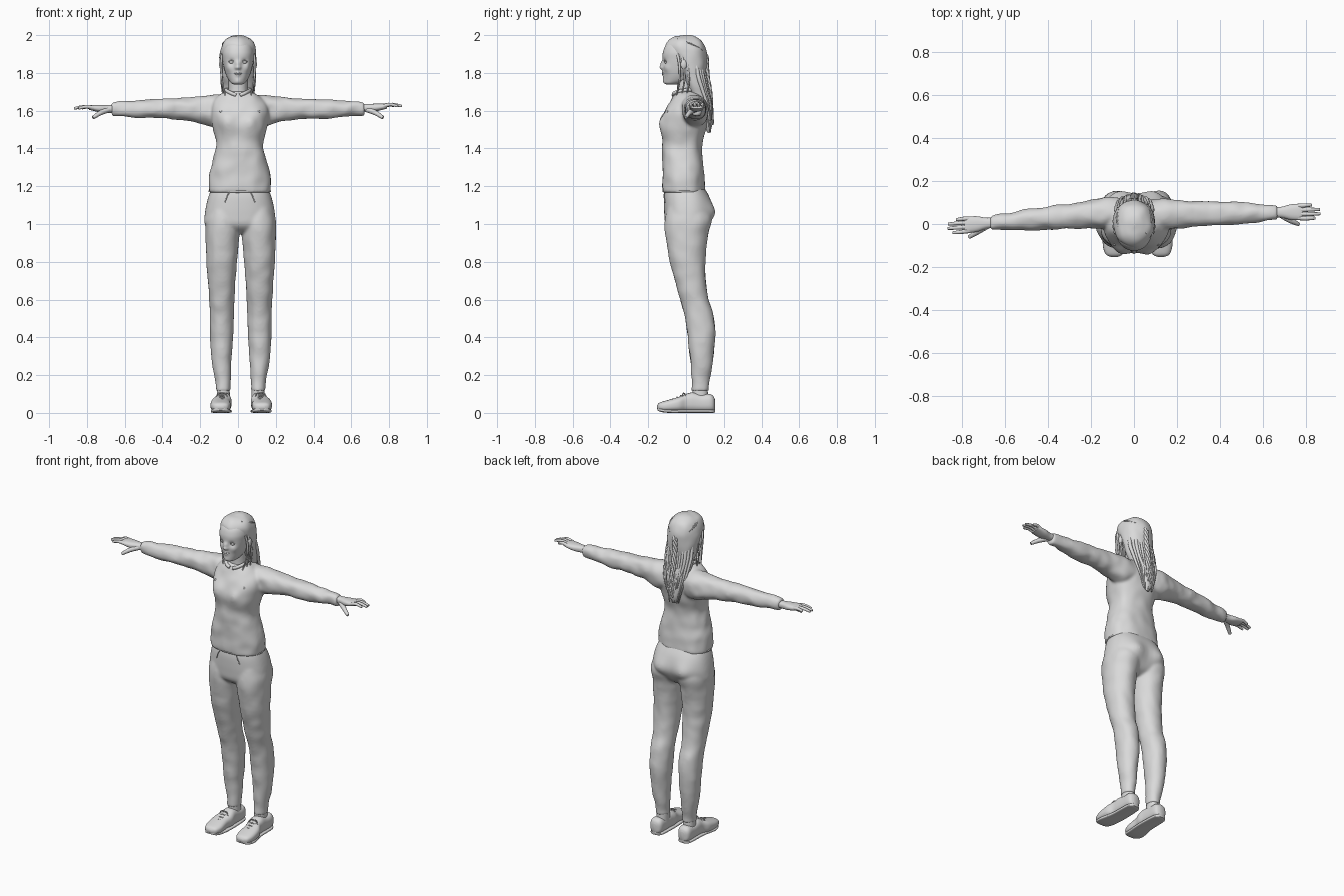
import bpy, bmesh, math, random
from mathutils import Vector, noise

random.seed(4)
cube = bpy.data.objects.get("Cube")
if cube:
    bpy.data.objects.remove(cube, do_unlink=True)

GREY = (0.7, 0.7, 0.7, 1)
grey = bpy.data.materials.new("plain grey")
grey.use_nodes = True
grey.diffuse_color = GREY
grey.node_tree.nodes["Principled BSDF"].inputs["Base Color"].default_value = GREY

AXES = {"x": lambda t, a, b: Vector((t, a, b)),
        "y": lambda t, a, b: Vector((a, t, b)),
        "z": lambda t, a, b: Vector((a, b, t))}
MID = 0.01
SIDES = (("left", 1), ("right", -1))


def add_object(name, data):
    obj = bpy.data.objects.new(name, data)
    bpy.context.scene.collection.objects.link(obj)
    data.materials.append(grey)
    return obj


def spline(rows, steps):
    """Smooth path through tuples of any length."""
    out = []
    last = len(rows) - 1
    for i in range(last):
        p, q = rows[max(i - 1, 0)], rows[i]
        r, s = rows[i + 1], rows[min(i + 2, last)]
        for k in range(steps):
            t = k / steps
            out.append([b + t / 2 * (c - a + t * (2 * a - 5 * b + 4 * c - d + t * (3 * (b - c) + d - a)))
                        for a, b, c, d in zip(p, q, r, s)])
    return out + [list(rows[-1])]


def loft(name, axis, rows, power=2.2, seg=40, steps=5, bumps=(), folds=0):
    """Skin over rows of (position, centre, half width, low, high)."""
    bm = bmesh.new()
    rings = []
    for t, centre, half, low, high in spline(rows, steps):
        ring = []
        for k in range(seg):
            ang = math.tau * k / seg
            c, s = math.cos(ang), math.sin(ang)
            a = centre + half * math.copysign(abs(c) ** (2 / power), c)
            b = (low + high) / 2 + (high - low) / 2 * math.copysign(abs(s) ** (2 / power), s)
            v = AXES[axis](t, a, b)
            for spot, radius, push in bumps:
                v += Vector(push) * math.exp(-(v - Vector(spot)).length_squared / radius ** 2)
            if folds:
                v += noise.noise_vector(v * 16) * folds
            ring.append(bm.verts.new(v))
        rings.append(ring)
    for lo, hi in zip(rings, rings[1:]):
        for k in range(seg):
            n = (k + 1) % seg
            bm.faces.new((lo[k], lo[n], hi[n], hi[k]))
    bm.faces.new(rings[0])
    bm.faces.new(rings[-1])
    bmesh.ops.recalc_face_normals(bm, faces=bm.faces)
    mesh = bpy.data.meshes.new(name)
    bm.to_mesh(mesh)
    bm.free()
    return add_object(name, mesh)


def fuse(name, parts, voxel, rounds):
    """Blend overlapping parts into one continuous skin."""
    bm = bmesh.new()
    for part in parts:
        bm.from_mesh(part.data)
        bpy.data.objects.remove(part, do_unlink=True)
    mesh = bpy.data.meshes.new(name)
    bm.to_mesh(mesh)
    bm.free()
    obj = add_object(name, mesh)
    remesh = obj.modifiers.new("blend", "REMESH")
    remesh.mode = "VOXEL"
    remesh.voxel_size = voxel
    remesh.use_smooth_shade = True
    soften = obj.modifiers.new("soften", "SMOOTH")
    soften.factor = 0.5
    soften.iterations = rounds


def tube(name, points, radius, tip=1.0):
    """Round strand along points, narrowing towards the tip."""
    curve = bpy.data.curves.new(name, "CURVE")
    curve.dimensions = "3D"
    curve.bevel_depth = radius
    curve.bevel_resolution = 3
    curve.use_fill_caps = True
    path = spline([tuple(p) for p in points], 5)
    line = curve.splines.new("POLY")
    line.points.add(len(path) - 1)
    for i, (point, co) in enumerate(zip(line.points, path)):
        point.co = (*co, 1)
        point.radius = 1 + (tip - 1) * (i / (len(path) - 1)) ** 2
    line.use_smooth = True
    add_object(name, curve)


def ball(name, co, size):
    bm = bmesh.new()
    bmesh.ops.create_uvsphere(bm, u_segments=20, v_segments=12, radius=1)
    for v in bm.verts:
        v.co = Vector(co) + Vector(a * b for a, b in zip(v.co, size))
    mesh = bpy.data.meshes.new(name)
    bm.to_mesh(mesh)
    bm.free()
    add_object(name, mesh)


def braid(name, points, width):
    path = spline(points, 8)
    for strand in range(3):
        twist = []
        for i, p in enumerate(path):
            ang = i * 0.8 + strand * math.tau / 3
            twist.append(Vector(p) + Vector((math.cos(ang), math.sin(ang) / 2, math.cos(ang) / 2)) * width)
        tube(name, twist, width * 0.8, 0.6)


# Jumper body and trouser seat
jumper = [loft("jumper_body", "z", [
    (1.165, MID, .16, -.12, .1), (1.18, MID, .165, -.124, .103), (1.25, MID, .163, -.126, .096),
    (1.34, MID, .143, -.125, .088), (1.42, MID, .124, -.127, .087), (1.5, MID, .14, -.127, .106),
    (1.56, MID, .153, -.123, .116), (1.61, MID, .152, -.106, .119), (1.65, .005, .138, -.084, .111),
    (1.68, 0, .105, -.067, .091), (1.7, 0, .064, -.056, .071)], 2.4, 64, folds=.006,
    bumps=[((MID + s * .068, -.12, 1.53), .05, (0, -.022, 0)) for _, s in SIDES])]
trousers = [loft("trouser_seat", "z", [
    (1.2, MID, .145, -.106, .091), (1.15, MID, .165, -.116, .12), (1.1, MID, .178, -.117, .133),
    (1.05, MID, .186, -.115, .134), (1.0, MID, .186, -.109, .116), (.97, MID, .14, -.085, .095),
    (.95, MID, .07, -.05, .06)], 2.4, 56,
    bumps=[((MID + s * .085, .13, 1.06), .06, (0, .026, 0)) for _, s in SIDES])]
for side, s in SIDES:
    # Trouser legs, socks and drawstrings
    shape = [(1.09, .09, .08, -.1, .115), (1.02, .094, .092, -.112, .136), (.94, .096, .09, -.109, .116),
             (.8, .1, .081, -.086, .101), (.7, .1, .074, -.059, .106), (.6, .1, .067, -.031, .119),
             (.52, .1, .064, -.009, .146), (.4, .101, .062, .009, .155), (.26, .1, .051, .024, .139),
             (.16, .093, .04, .031, .123), (.115, .092, .039, .029, .122)]
    trousers.append(loft(side + "_trouser_leg", "z", [(z, .014 + s * d, r, lo, hi) for z, d, r, lo, hi in shape],
                         2.1, 36, folds=.004))
    ankle = .014 + s * .092
    loft(side + "_sock", "z", [(.13, ankle, .034, .035, .114), (.06, ankle, .035, .034, .118)])
    tube(side + "_drawstring", [(MID + s * .055, -.114, 1.17), (MID + s * .068, -.116, 1.145),
                                (MID + s * .08, -.112, 1.115)], .0025)

    # Shoes: upper, sole and laces
    foot = .017 + s * .103
    turn = s * .006
    upper = [(-.153, .016, .022, .04), (-.14, .04, .012, .054), (-.1, .053, .006, .067),
             (-.04, .051, .006, .084), (0, .046, .006, .1), (.035, .043, .006, .108),
             (.08, .042, .006, .098), (.125, .041, .006, .1), (.145, .032, .01, .088), (.153, .015, .02, .07)]
    loft(side + "_shoe_upper", "y", [(y, foot + (turn if y < 0 else -turn), r, lo, hi)
                                     for y, r, lo, hi in upper], 2.6)
    loft(side + "_shoe_sole", "y", [(y, foot + (turn if y < 0 else -turn), r, lo, lo + .018)
                                    for y, r, lo in ((-.151, .02, .014), (-.136, .041, .006), (-.09, .052, 0),
                                                     (0, .047, 0), (.11, .043, 0), (.14, .034, 0),
                                                     (.153, .018, .003))], 4)
    for k in range(4):
        y, z = -.062 + k * .02, .073 + k * .0085
        tube(side + "_shoe_lace", [(foot - .026, y, z - .009), (foot, y - .006, z + .002),
                                   (foot + .026, y, z - .009)], .0035)
    for end in (-1, 1):
        tube(side + "_lace_bow", [(foot, -.005, .1), (foot + end * .018, -.015, .104),
                                  (foot + end * .03, -.02, .083)], .003)

    # Sleeves follow a slight turn of the shoulders
    slope = .02 if s > 0 else -.085

    def arm_y(d):
        return .045 + slope * (d - .2)

    sleeve = [(.06, .07, 1.53, 1.68), (.13, .074, 1.515, 1.684), (.19, .067, 1.532, 1.678),
              (.28, .06, 1.549, 1.669), (.4, .055, 1.557, 1.662), (.5, .05, 1.562, 1.657),
              (.6, .04, 1.569, 1.651), (.655, .034, 1.575, 1.644), (.67, .032, 1.578, 1.642)]
    jumper.append(loft(side + "_sleeve", "x", [(s * d, arm_y(d), r, lo, hi) for d, r, lo, hi in sleeve],
                       folds=.008))

    # Hands
    lift = .012 if s > 0 else 0
    palm = [(.65, .024, 1.59, 1.63), (.69, .026, 1.588, 1.63), (.73, .036, 1.591, 1.631),
            (.77, .038, 1.6, 1.631), (.79, .034, 1.605, 1.628)]
    loft(side + "_palm", "x", [(s * d, arm_y(d), r, lo + lift / 2, hi + lift / 2) for d, r, lo, hi in palm], 2.4, 28)
    for k, reach in enumerate((.845, .868, .866, .828)):
        across = -.028 + k * .0185
        tube(side + "_finger", [(s * .765, arm_y(.77) + across, 1.616 + lift / 2),
                                (s * (.765 + reach) / 2, arm_y(.8) + across * 1.1, 1.621 + lift),
                                (s * reach, arm_y(.85) + across * 1.1, 1.612 + lift)], .0105, .6)
    tube(side + "_thumb", [(s * .68, arm_y(.7) - .008, 1.607), (s * .725, arm_y(.7) - .036, 1.59),
                           (s * .768, arm_y(.77) - .058, 1.563)], .015, .55)

    # Collar flap, chest button, eye and ear
    tube(side + "_collar", [(s * .01, -.066, 1.682), (s * .04, -.058, 1.695), (s * .062, -.01, 1.708),
                            (s * .045, .05, 1.712), (0, .066, 1.712)], .01)
    ball(side + "_chest_button", (MID + s * .1, -.096, 1.595), (.007, .005, .007))
    ball(side + "_eye", (s * .033, -.1, 1.857), (.015, .014, .01))
    tube(side + "_upper_eyelid", [(s * .018, -.112, 1.857), (s * .033, -.114, 1.866),
                                  (s * .051, -.103, 1.859)], .002)
    ball(side + "_ear", (s * .09, -.012, 1.845), (.01, .017, .026))

fuse("jumper", jumper, .007, 10)
fuse("trousers", trousers, .007, 10)
tube("jumper_hem", [(MID + .161 * math.cos(a * math.tau / 24), -.01 + .11 * math.sin(a * math.tau / 24), 1.173)
                    for a in range(25)], .005)

# Neck and head with a modelled face
loft("neck", "z", [(1.66, 0, .058, -.05, .07), (1.71, 0, .05, -.047, .06), (1.78, 0, .052, -.05, .06)])
face = [((0, -.128, 1.829), .013, (0, -.025, 0)), ((0, -.122, 1.85), .014, (0, -.01, 0)),
        ((0, -.12, 1.789), .013, (0, -.006, 0)), ((0, -.122, 1.803), .012, (0, -.007, 0)),
        ((0, -.118, 1.757), .018, (0, -.006, 0))]
for _, s in SIDES:
    face += [((s * .034, -.114, 1.857), .016, (0, .01, 0)), ((s * .012, -.13, 1.825), .008, (0, -.005, 0)),
             ((s * .048, -.1, 1.825), .022, (s * .003, -.005, 0))]
loft("head", "z", [
    (1.738, 0, .02, -.1, -.05), (1.746, 0, .036, -.113, -.02), (1.765, 0, .051, -.116, .03),
    (1.795, 0, .065, -.118, .06), (1.83, 0, .075, -.121, .08), (1.87, 0, .082, -.124, .09),
    (1.91, 0, .085, -.122, .09), (1.95, 0, .075, -.104, .08), (1.98, 0, .045, -.06, .05)],
    2.2, 96, 9, face)
for z, w in ((1.8, .02), (1.791, .017)):
    tube("lip", [(-w, -.115, 1.796), (0, -.1255, z), (w, -.115, 1.796)], .0025)

# Hair: cap, tail, locks and braids
loft("hair", "z", [
    (2.0, 0, .006, -.014, .006), (1.994, 0, .04, -.054, .042), (1.975, 0, .07, -.087, .076),
    (1.945, 0, .088, -.106, .098), (1.91, 0, .095, -.1, .109), (1.87, 0, .096, -.066, .11),
    (1.8, 0, .091, -.035, .104), (1.74, 0, .085, -.005, .108), (1.68, 0, .075, .02, .126),
    (1.6, 0, .056, .06, .138), (1.53, 0, .035, .09, .138), (1.48, 0, .008, .115, .125)],
    2.1, 56, folds=.005)
for k in range(13):
    x = -.084 + k * .014
    back = math.sqrt(1 - (x / .1) ** 2)
    sway = random.uniform(-.012, .012)
    tube("back_lock", [(x * .8, .08 * back, 1.9), (x, .02 + .08 * back, 1.79), (x * .95, .055 + .06 * back, 1.71),
                       (x * .7 + sway, .09 + .045 * back, 1.62),
                       (x * .45 - sway, .115 + .015 * back, random.uniform(1.48, 1.54))],
         random.uniform(.008, .012), .25)
for side, s in SIDES:
    braid(side + "_braid", [(s * .05, -.045, 1.977), (s * .077, .02, 1.955), (s * .058, .077, 1.925),
                            (s * .008, .108, 1.88)], .005)
    for k in range(3):
        tube(side + "_front_lock", [(s * .084, -.045 + k * .022, 1.9), (s * .09, -.035 + k * .022, 1.84),
                                    (s * .083, -.035 + k * .025, 1.75),
                                    (s * (.06 + k * .01), -.06 + k * .03, 1.65 + k * .01)], .007, .3)
braid("centre_braid", [(0, .108, 1.89), (0, .112, 1.8), (0, .13, 1.68), (0, .138, 1.53)], .01)

# Smooth shading, keeping hard edges crisp
bpy.ops.object.select_all(action="DESELECT")
for obj in bpy.context.scene.objects:
    if obj.type == "MESH":
        obj.select_set(True)
        bpy.context.view_layer.objects.active = obj
bpy.ops.object.shade_smooth_by_angle(angle=math.radians(50))
